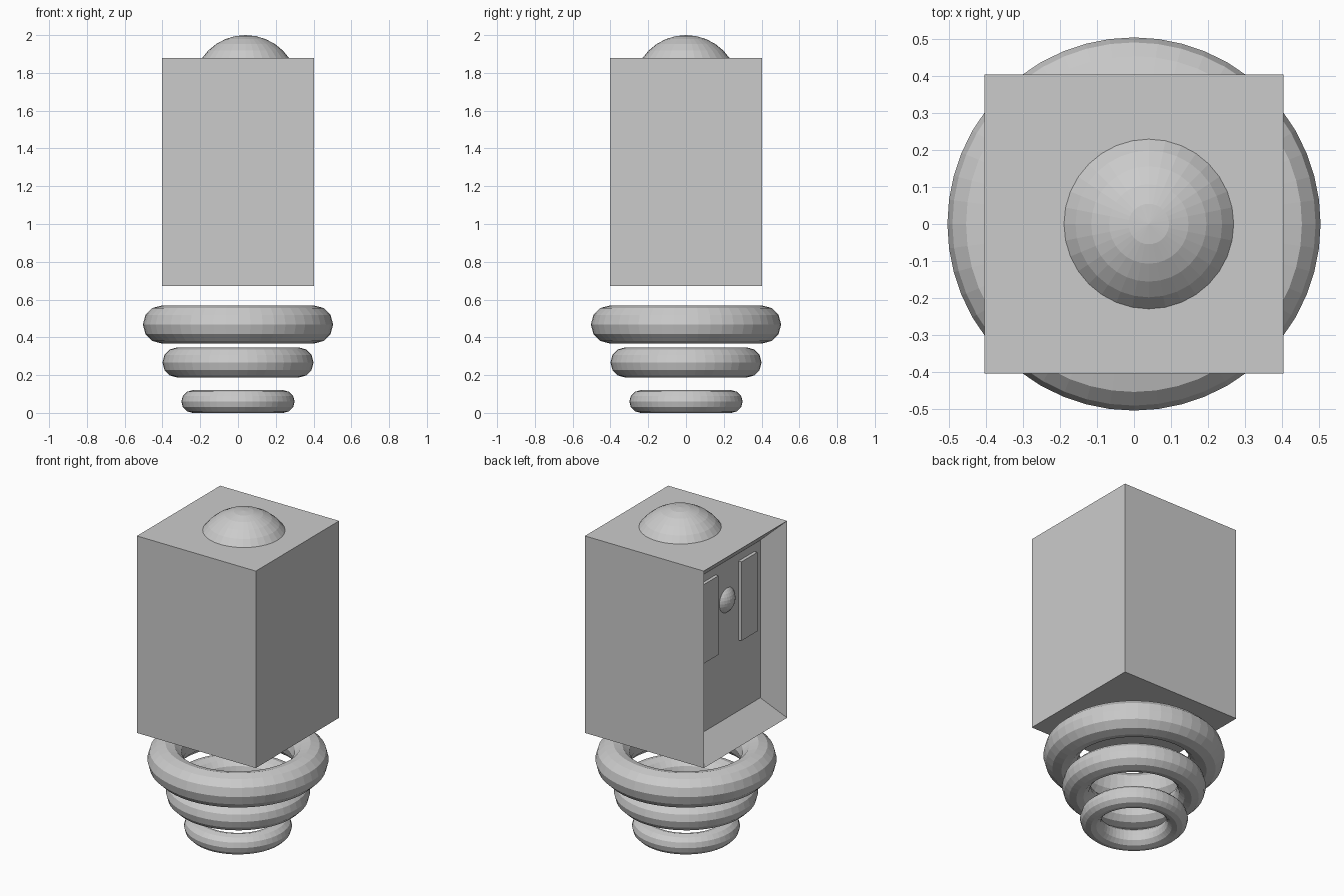
import bpy
import bmesh
from mathutils import Matrix, Vector

if "Cube" in bpy.data.objects:
    bpy.data.objects.remove(bpy.data.objects["Cube"], do_unlink=True)

# Single plain grey for the whole model
GREY = (0.6, 0.6, 0.6, 1.0)
grey = bpy.data.materials.new("plain_grey")
grey.use_nodes = True
grey.diffuse_color = GREY
grey.node_tree.nodes["Principled BSDF"].inputs["Base Color"].default_value = GREY


def finish(name, bm):
    """Turn a bmesh into a named object with the grey material."""
    mesh = bpy.data.meshes.new(name)
    bm.to_mesh(mesh)
    bm.free()
    mesh.materials.append(grey)
    obj = bpy.data.objects.new(name, mesh)
    bpy.context.collection.objects.link(obj)
    return obj


def box(center, size):
    bm = bmesh.new()
    matrix = Matrix.Translation(center) @ Matrix.Diagonal((*size, 1))
    bmesh.ops.create_cube(bm, size=1, matrix=matrix)
    return bm


def ball(name, center, radius):
    bm = bmesh.new()
    bmesh.ops.create_uvsphere(bm, u_segments=32, v_segments=16, radius=radius,
                              matrix=Matrix.Translation(center))
    finish(name, bm)


def ring(name, height, major):
    bpy.ops.mesh.primitive_torus_add(location=(0, 0, height), major_radius=major,
                                     minor_radius=major / 4,
                                     major_segments=48, minor_segments=12)
    obj = bpy.context.object
    obj.name = name
    obj.data.materials.append(grey)


# Body: tall box whose -x side sinks into a tapered recess
HALF, BOTTOM, TOP, DEPTH = 0.403, 0.673, 1.88, 0.125
middle = (BOTTOM + TOP) / 2
bm = box((0, 0, middle), (2 * HALF, 2 * HALF, TOP - BOTTOM))
bm.normal_update()
side = min(bm.faces, key=lambda f: f.normal.x)
panel = bmesh.ops.extrude_discrete_faces(bm, faces=[side])["faces"][0]
bmesh.ops.scale(bm, vec=(1, 0.8, 0.8), verts=panel.verts,
                space=Matrix.Translation((0, 0, -middle)))
bmesh.ops.translate(bm, vec=Vector((DEPTH, 0, 0)), verts=panel.verts)
finish("body", bm)
panel_x = DEPTH - HALF

# Eye plates and round nose on the recessed panel
for label, sign in (("left", -1), ("right", 1)):
    finish(label + "_eye_plate",
           box((panel_x, sign * 0.188, 1.47), (0.04, 0.155, 0.484)))
ball("nose", (panel_x + 0.057, 0, 1.515), 0.094)

# Dome rising through the top
ball("top_dome", (0.04, 0, 1.72), 0.28)

# Three floating rings, shrinking towards the ground
ring("upper_ring", 0.468, 0.403)
ring("middle_ring", 0.267, 0.32)
ring("lower_ring", 0.06, 0.24)
